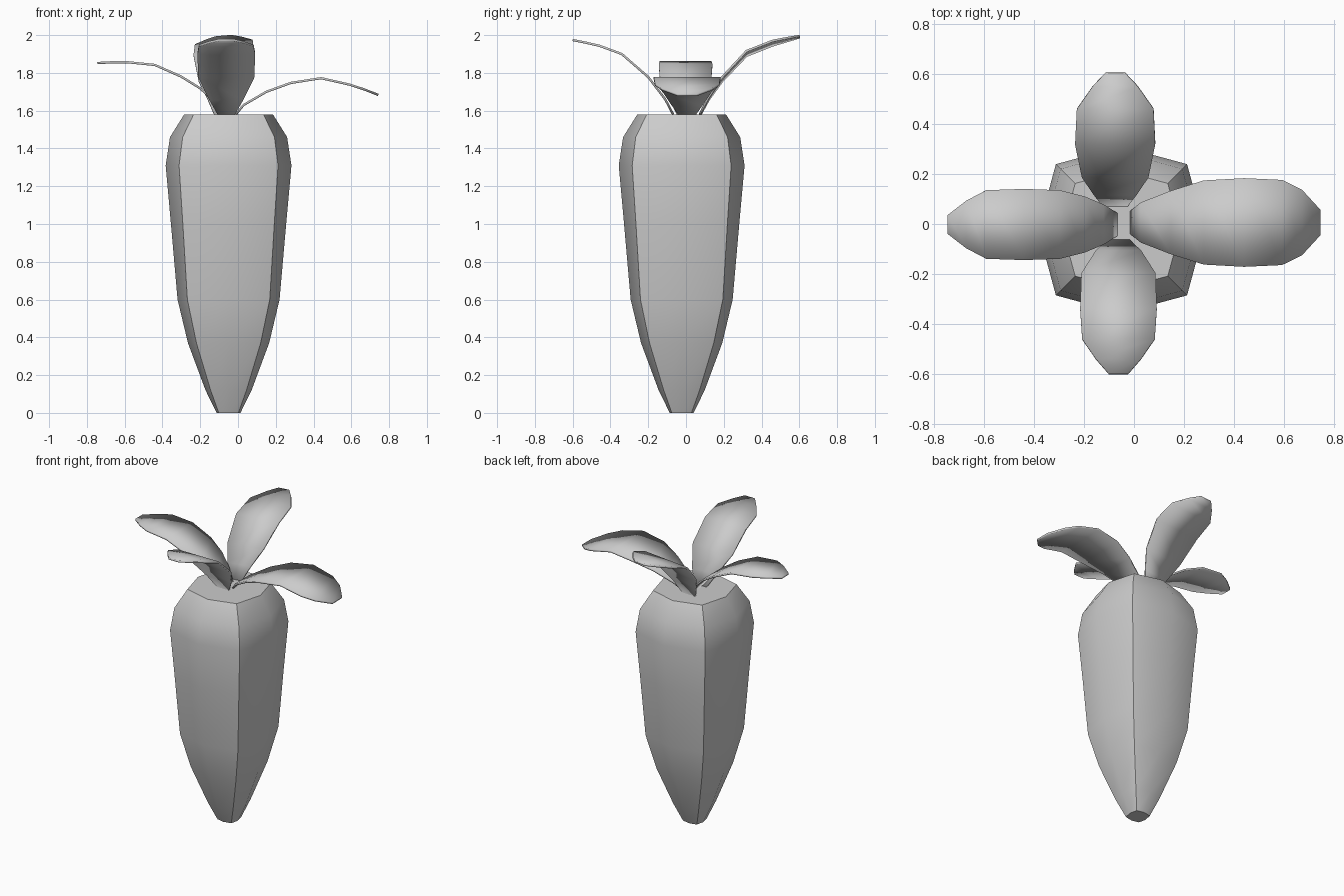
import bpy, math
from mathutils import Vector

if "Cube" in bpy.data.objects:
    bpy.data.objects.remove(bpy.data.objects["Cube"])


def make_object(name, verts, faces, angle):
    mesh = bpy.data.meshes.new(name)
    mesh.from_pydata(verts, [], faces)
    mesh.update()
    ob = bpy.data.objects.new(name, mesh)
    bpy.context.collection.objects.link(ob)
    bpy.ops.object.select_all(action='DESELECT')
    ob.select_set(True)
    bpy.context.view_layer.objects.active = ob
    bpy.ops.object.shade_smooth_by_angle(angle=math.radians(angle))
    return ob


# Root: stacked eight-sided rings (height, mid-side radius, corner offset)
rings = [(0, .063, .052), (.12, .122, .095), (.37, .215, .17), (.6, .27, .218),
         (1.0, .305, .242), (1.31, .333, .262), (1.46, .31, .243), (1.58, .235, .185)]
verts, faces = [], []
for z, m, c in rings:
    for x, y in [(m, 0), (c, c), (0, m), (-c, c), (-m, 0), (-c, -c), (0, -m), (c, -c)]:
        verts.append((x - .05, y - .023, z))
for r in range(len(rings) - 1):
    for i in range(8):
        j = (i + 1) % 8
        faces.append((r * 8 + i, r * 8 + j, r * 8 + 8 + j, r * 8 + 8 + i))
faces.append(tuple(range(7, -1, -1)))
top = (len(rings) - 1) * 8
faces.append(tuple(range(top, top + 8)))
make_object("root", verts, faces, 38)


# Leaves: stations of (distance outward, height, half width)
def leaf(name, direction, centre, stations, roll=0.0):
    out = Vector(direction).to_3d()
    side = Vector((-out.y, out.x, 0))
    origin = Vector(centre).to_3d()
    verts, faces = [], []
    for d, z, w in stations:
        for s in (w, -w):
            verts.append(origin + out * d + side * s + Vector((0, 0, z + roll * s)))
    for i in range(len(stations) - 1):
        a = i * 2
        faces.append((a, a + 1, a + 3, a + 2))
    ob = make_object(name, verts, faces, 40)
    mod = ob.modifiers.new("thickness", 'SOLIDIFY')
    mod.thickness = .012
    mod.offset = 0


leaf("leaf_right", (1, 0), (0, .006),
     [(-.012, 1.58, .045), (.03, 1.63, .08), (.15, 1.7, .127), (.28, 1.747, .168),
      (.44, 1.772, .177), (.59, 1.738, .17), (.67, 1.712, .13), (.743, 1.683, .05)])
leaf("leaf_left", (-1, 0), (0, -.002),
     [(.07, 1.58, .045), (.125, 1.65, .08), (.2, 1.718, .112), (.3, 1.78, .137),
      (.44, 1.842, .142), (.59, 1.857, .137), (.67, 1.856, .095), (.745, 1.852, .037)])
leaf("leaf_back", (0, 1), (-.075, 0),
     [(.075, 1.58, .05), (.12, 1.665, .085), (.19, 1.765, .133), (.32, 1.903, .16),
      (.46, 1.958, .153), (.55, 1.98, .09), (.603, 1.992, .04)], -.08)
leaf("leaf_front", (0, -1), (-.062, 0),
     [(.068, 1.58, .045), (.11, 1.66, .09), (.2, 1.778, .148), (.34, 1.9, .153),
      (.46, 1.944, .145), (.54, 1.962, .09), (.6, 1.974, .038)])
